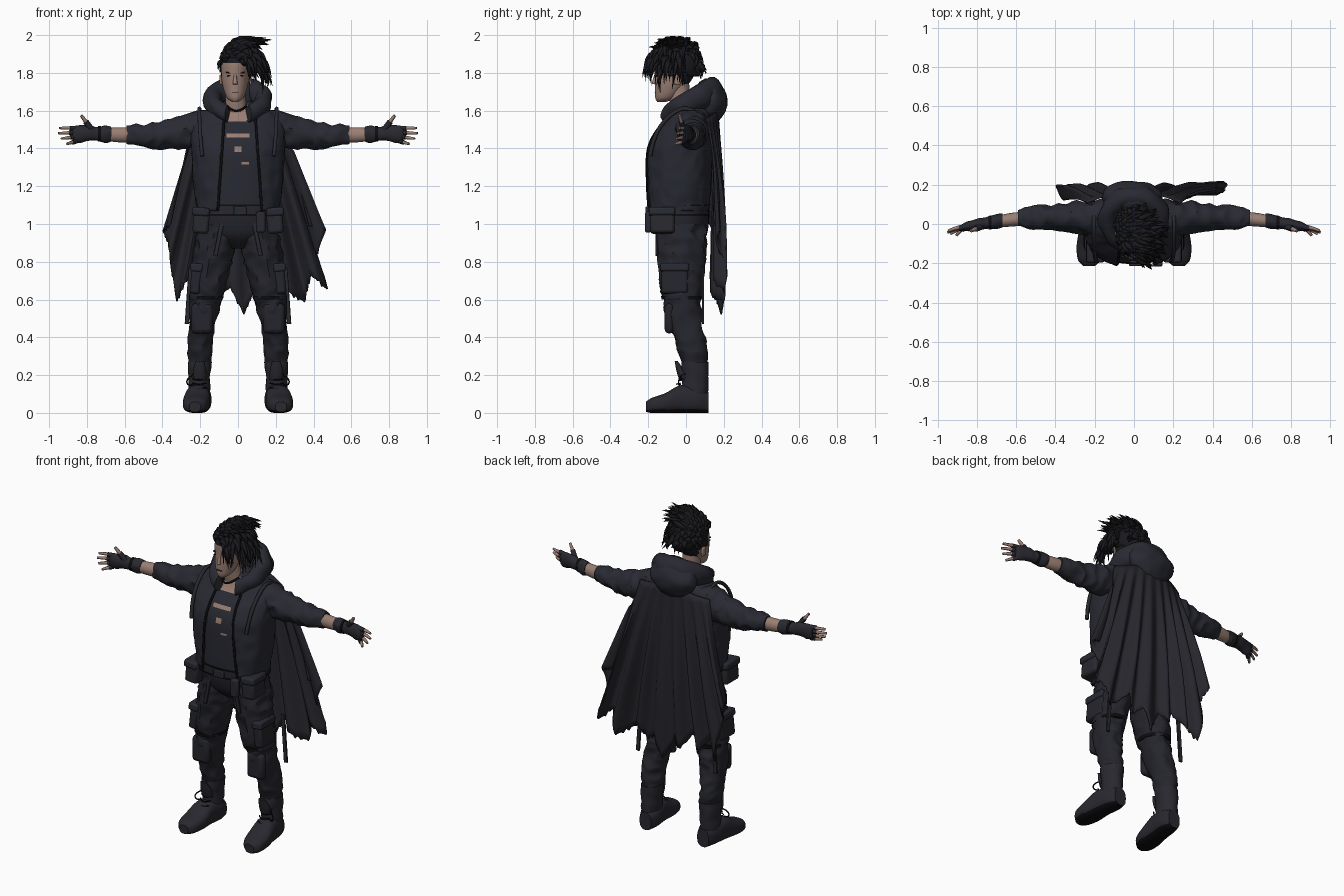
import bpy, bmesh, math, random
from mathutils import Vector, noise

cube = bpy.data.objects.get("Cube")
if cube:
    bpy.data.objects.remove(cube, do_unlink=True)
random.seed(4)


def material(name, *rgb):
    m = bpy.data.materials.new(name)
    m.use_nodes = True
    m.diffuse_color = (*rgb, 1)
    m.node_tree.nodes["Principled BSDF"].inputs["Base Color"].default_value = (*rgb, 1)
    return m


CLOTH = material("jacket cloth", .022, .023, .032)
CAPE = material("cape cloth", .019, .019, .025)
TROUSER = material("trouser cloth", .018, .0185, .025)
LEATHER = material("boot leather", .021, .021, .028)
HAIR = material("black hair", .01, .01, .013)
SKIN = material("skin", .32, .21, .17)
INK = material("ink black", .004, .004, .005)


def finish(name, bm, mats, thick=0, angle=40):
    bmesh.ops.recalc_face_normals(bm, faces=bm.faces)
    me = bpy.data.meshes.new(name)
    bm.to_mesh(me)
    bm.free()
    for m in mats:
        me.materials.append(m)
    ob = bpy.data.objects.new(name, me)
    bpy.context.collection.objects.link(ob)
    bpy.ops.object.select_all(action="DESELECT")
    ob.select_set(True)
    bpy.context.view_layer.objects.active = ob
    bpy.ops.object.shade_smooth_by_angle(angle=math.radians(angle))
    if thick:
        mod = ob.modifiers.new("thickness", "SOLIDIFY")
        mod.thickness = thick
    return ob


def smooth_rings(rings, steps):
    """Catmull-Rom interpolation between cross-sections."""
    r = [Vector(q) for q in rings]
    r = [r[0] * 2 - r[1]] + r + [r[-1] * 2 - r[-2]]
    out = []
    for a, b, c, d in zip(r, r[1:], r[2:], r[3:]):
        for k in range(steps):
            t = k / steps
            out.append((b * 2 + (c - a) * t + (a * 2 - b * 5 + c * 4 - d) * t * t
                        + (b * 3 - a - c * 3 + d) * t ** 3) / 2)
    return out + [r[-2]]


def loft(name, rings, mats, axis="z", s=1, sides=36, power=2, steps=5,
         wrinkle=0, rule=None, drop=None, thick=0):
    """Skin over (x, y, z, radius, radius) rings, optionally with cloth folds."""
    bm = bmesh.new()
    loops = []
    for x, y, z, p, q in smooth_rings(rings, steps):
        loop = []
        for i in range(sides):
            a = math.tau * i / sides
            c, d = math.cos(a), math.sin(a)
            u = math.copysign(abs(c) ** (2 / power), c) * p
            v = math.copysign(abs(d) ** (2 / power), d) * q
            off = Vector({"z": (u, v, 0), "x": (0, u, v), "y": (u, 0, v)}[axis])
            co = Vector((x, y, z))
            if wrinkle:
                off *= 1 + wrinkle * (1 - 4 * abs(noise.noise((co + off) * 13)))
            co += off
            loop.append(bm.verts.new((co.x * s, co.y, max(co.z, 0))))
        loops.append(loop)
    for a, b in zip(loops, loops[1:]):
        for i in range(sides):
            j = (i + 1) % sides
            bm.faces.new((a[i], a[j], b[j], b[i]))
    if not thick:
        bm.faces.new(loops[0])
        bm.faces.new(loops[-1])
    for f in bm.faces:
        if rule:
            f.material_index = int(rule(f.calc_center_median()))
    if drop:
        gone = [f for f in bm.faces if drop(f.calc_center_median())]
        bmesh.ops.delete(bm, geom=gone, context="FACES")
    return finish(name, bm, mats, thick)


def box(name, loc, size, mat, bevel=.012, tilt=0):
    bm = bmesh.new()
    bmesh.ops.create_cube(bm, size=1)
    for v in bm.verts:
        v.co = Vector(a * b for a, b in zip(v.co, size))
    ob = finish(name, bm, [mat])
    ob.location = loc
    ob.rotation_euler.y = tilt
    if bevel:
        mod = ob.modifiers.new("soft edges", "BEVEL")
        mod.width, mod.segments = bevel, 2


def strands(name, paths, mat, taper=(1, 1, 1)):
    """Round curves, each path being (radius, points)."""
    cu = bpy.data.curves.new(name, "CURVE")
    cu.dimensions = "3D"
    cu.bevel_depth, cu.bevel_resolution, cu.resolution_u = 1, 1, 4
    cu.use_fill_caps = True
    for radius, pts in paths:
        sp = cu.splines.new("NURBS")
        sp.points.add(len(pts) - 1)
        for i, (p, co) in enumerate(zip(sp.points, pts)):
            p.co = (*co, 1)
            p.radius = radius * taper[min(i, len(taper) - 1)]
        sp.order_u, sp.use_endpoint_u = 3, True
    cu.materials.append(mat)
    bpy.context.collection.objects.link(bpy.data.objects.new(name, cu))


# Shirt with bare neckline and torn cut-outs
torso = [(0, -.045, 1.07, .215, .165), (0, -.04, 1.2, .235, .174), (0, -.035, 1.38, .245, .175),
         (0, -.012, 1.48, .25, .157), (0, .015, 1.55, .235, .125), (0, .02, 1.61, .16, .1),
         (0, .01, 1.65, .08, .065)]


def bare(c):
    if c.y > -.05:
        return False
    x = c.x + .01
    return (c.z > 1.54 and abs(x) < c.z - 1.49 or abs(c.z - 1.47) < .01 and abs(x - .01) < .06
            or abs(c.z - 1.395) < .015 and abs(x - .01) < .02
            or abs(c.z - 1.325) < .007 and abs(x - .045) < .025)


loft("shirt", [(x, y, z, p - .014, q - .014) for x, y, z, p, q in torso], [CLOTH, SKIN],
     sides=128, power=2.4, steps=16, rule=bare)


# Open jacket with dark piping along its front edges
def opening(z):
    return .115 - .07 * (z - 1.1)


loft("jacket", torso, [CLOTH], sides=96, power=2.4, steps=9, wrinkle=.015, thick=.01,
     drop=lambda c: c.y < 0 and abs(c.x - .01) < opening(c.z))
piping = []
for s in (1, -1):
    edge = []
    for x, y, z, p, q in smooth_rings(torso[:6], 4):
        x = .01 + s * opening(z)
        edge.append((x, y - q * (1 - abs(x / p) ** 2.4) ** (1 / 2.4), z))
    piping.append((.007, edge))
strands("jacket_piping", piping, INK)

# Neck, head and face
loft("neck", [(-.01, -.01, 1.58, .07, .065), (-.012, -.03, 1.65, .054, .056),
              (-.015, -.04, 1.75, .052, .056)], [SKIN])
loft("head", [(-.015, -.13, 1.645, .015, .022), (-.015, -.107, 1.67, .045, .056),
              (-.015, -.08, 1.73, .066, .085), (-.015, -.06, 1.79, .075, .105),
              (-.01, -.05, 1.86, .08, .115), (-.005, -.045, 1.92, .062, .09),
              (0, -.04, 1.95, .02, .03)], [SKIN, HAIR], steps=8,
     rule=lambda c: c.z > 1.85 or c.y > -.02 and c.z > 1.72 or abs(c.x) > .05 and c.y > -.1 and c.z > 1.78)
strands("nose", [(.012, [(-.015, -.158, 1.8), (-.015, -.168, 1.77), (-.015, -.17, 1.74)])],
        SKIN, (.5, .8, 1.1))
strands("neck_cord", [(.006, [(-.07, -.03, 1.63), (-.045, -.1, 1.61), (-.01, -.115, 1.595),
                              (.03, -.1, 1.61), (.05, -.03, 1.63)])], INK)
box("mouth", (-.015, -.164, 1.697), (.034, .008, .004), INK, 0)
for s, side in ((1, "left"), (-1, "right")):
    x = -.015 + .032 * s
    box(side + "_eye", (x, -.154, 1.785), (.022, .009, .006), INK, 0, .12 * s)
    box(side + "_brow", (x, -.154, 1.8), (.034, .009, .006), HAIR, 0, -.2 * s)
    box(side + "_ear", (-.013 + .077 * s, -.045, 1.765), (.016, .035, .055), SKIN, .007)

# Hair: scalp cap and swept locks with a long fringe on the left
bm = bmesh.new()
bmesh.ops.create_uvsphere(bm, u_segments=28, v_segments=18, radius=1)
for v in bm.verts:
    v.co = Vector((v.co.x * .1 + .005, v.co.y * .13 - .045, v.co.z * .12 + 1.84))
low = [v for v in bm.verts if v.co.z < 1.81 - .4 * (v.co.y + .05) - .2 * v.co.x]
bmesh.ops.delete(bm, geom=low, context="VERTS")
finish("scalp_hair", bm, [HAIR], .006)
locks = []
while len(locks) < 260:
    a, e = random.uniform(0, math.tau), random.uniform(-.15, 1.5)
    d = Vector((math.cos(a) * math.cos(e), math.sin(a) * math.cos(e), math.sin(e)))
    if d.y < -.3 and d.x < .3 and e < .35 or e < .1 and d.y < .3 and d.x < .3:
        continue
    root = Vector((.002 + d.x * .085, -.05 + d.y * .118, 1.84 + d.z * .105))
    jit = Vector(random.uniform(-.03, .03) for k in range(3))
    if d.x > .1 and d.y < .35 and e < .85:
        # fringe and left side
        mid = root + d * .055 + Vector((.02, -.005, .01))
        tip = root + d * .04 + Vector((.03, -.01, -.11)) + jit
    elif d.x < -.3 and e < .7:
        # short right side
        mid = root + d * .03
        tip = root + d * .025 + Vector((.005, -.01, -.03)) + jit * .5
    elif d.y > .3 and e < .7:
        # nape
        mid = root + d * .03
        tip = root + d * .035 + Vector((.015, 0, -.05)) + jit
    else:
        # swept crown
        mid = root + d * .045 + Vector((.02, 0, .01))
        tip = root + d * .05 + Vector((.075, -.005, -.015)) + jit
    tip.z = min(tip.z, 1.985)
    locks.append((random.uniform(.012, .022), [root, mid, tip]))
strands("hair_locks", locks, HAIR, (1, .75, .03))

# Lowered hood: a thick rolled collar with a sagging bag behind
bm = bmesh.new()
loops = []
for i in range(41):
    a = math.radians(24 + 312 * i / 40)
    b = (1 - math.cos(a)) / 2
    mid = Vector((.135 * math.sin(a), .015 - .125 * math.cos(a), 1.565 + .135 * b ** .65))
    out = Vector((math.sin(a), -math.cos(a), 0))
    loops.append([])
    for k in range(14):
        t = math.tau * k / 14
        wide = .036 + .022 * b + .006 * math.sin(a * 7 + t * 2)
        p = mid + out * wide * math.cos(t) + Vector((0, 0, (.045 + .035 * b) * math.sin(t)))
        loops[-1].append(bm.verts.new(p))
for p, q in zip(loops, loops[1:]):
    for k in range(14):
        bm.faces.new((p[k], p[k - 1], q[k - 1], q[k]))
bm.faces.new(loops[0])
bm.faces.new(loops[-1])
finish("hood_collar", bm, [CLOTH], angle=60)
loft("hood_bag", [(-.01, .13, 1.53, .04, .03), (-.01, .135, 1.58, .12, .065), (-.01, .14, 1.66, .15, .08),
                  (0, .125, 1.74, .1, .06), (0, .12, 1.77, .03, .02)], [CLOTH], wrinkle=.04)

# Torn cape hanging from the shoulders, pleated deeper towards the sides
hem = [(-.36, .13, 1), (-.4, .18, .96), (-.365, .18, .9), (-.36, .18, .78), (-.32, .16, .59),
       (-.27, .17, .71), (-.22, .17, .62), (-.16, .17, .72), (-.1, .18, .62), (-.04, .18, .66),
       (.03, .19, .52), (.09, .18, .65), (.15, .18, .6), (.2, .17, .7), (.26, .17, .64),
       (.35, .17, .585), (.39, .18, .73), (.47, .2, .65), (.42, .18, .84), (.46, .19, .96),
       (.38, .14, .99)]
bm = bmesh.new()
cols = []
count = (len(hem) - 1) * 8
for i in range(count + 1):
    k = min(i // 8, len(hem) - 2)
    low = Vector(hem[k]).lerp(Vector(hem[k + 1]), i / 8 - k)
    t = 2 * i / count - 1
    top = Vector((.24 * t, .11 + .06 * (1 - t * t), 1.56 + .06 * (1 - abs(t))))
    cols.append([])
    for j in range(21):
        v = j / 20
        p = top.lerp(low, v)
        fold = .012 + .024 * math.sin(math.pi * abs(t))
        p.y += fold * math.sin(t * 27) * min(1, 1.5 * v) + .014 * math.sin(math.pi * v)
        # frayed lower edge
        p.z += .025 * v ** 12 * noise.noise(Vector((i * .9, 0, 0)))
        cols[-1].append(bm.verts.new(p))
for a, b in zip(cols, cols[1:]):
    for j in range(20):
        bm.faces.new((a[j], a[j + 1], b[j + 1], b[j]))
finish("cape", bm, [CAPE], .008, 60)

# Hips and belt
loft("hips", [(0, -.03, 1.1, .2, .15), (0, -.025, 1, .2, .145), (0, -.02, .93, .17, .125),
              (0, -.01, .87, .07, .07)], [TROUSER], power=2.3)
loft("belt", [(0, -.04, 1.045, .215, .16), (0, -.04, 1.1, .218, .163)], [LEATHER], power=2.4, steps=2)
for z in (1.045, 1.095):
    loft("belt_edge", [(0, -.04, z, .218, .164), (0, -.04, z + .007, .218, .164)], [INK],
         power=2.4, steps=1)
box("buckle", (.01, -.205, 1.07), (.07, .018, .045), LEATHER, .005)
box("front_pouch", (.12, -.2, 1.01), (.05, .035, .11), LEATHER, .01)

# Parts that repeat on both sides
for s, side in ((1, "left_"), (-1, "right_")):
    loft(side + "sleeve", [(.14, .03, 1.52, .09, .09), (.25, .035, 1.497, .088, .09),
                           (.35, .035, 1.475, .07, .08), (.45, .035, 1.468, .062, .068),
                           (.53, .03, 1.472, .058, .057), (.59, .028, 1.472, .043, .045)],
         [CLOTH], "x", s, wrinkle=.09, steps=9)
    loft(side + "forearm", [(.56, .028, 1.472, .036, .04), (.64, .02, 1.472, .034, .039),
                            (.72, .01, 1.475, .027, .031)], [SKIN], "x", s)
    loft(side + "glove", [(.67, .017, 1.475, .034, .038), (.7, .013, 1.475, .038, .044),
                          (.75, .005, 1.478, .03, .036), (.8, -.003, 1.48, .03, .046),
                          (.85, -.012, 1.476, .024, .046), (.875, -.016, 1.474, .014, .038)],
         [LEATHER], "x", s, wrinkle=.06)
    loft(side + "wrist_band", [(.725, .008, 1.477, .036, .042), (.74, .006, 1.478, .035, .041)],
         [INK], "x", s, steps=1)
    fingers, cuffs = [], []
    for k in range(4):
        base = Vector((.855 * s, -.012, 1.508 - .023 * k))
        tip = Vector(((.945, .95, .935, .905)[k] * s, -.035 - .008 * k, 1.508 - .028 * k))
        fingers.append((.0105, [base, base.lerp(tip, .55) + Vector((0, .008, 0)), tip]))
        cuffs.append((.0135, [base, base.lerp(tip, .4)]))
    base, tip = Vector((.775 * s, -.012, 1.5)), Vector((.83 * s, -.035, 1.575))
    fingers.append((.0125, [base, base.lerp(tip, .5), tip]))
    cuffs.append((.016, [base, base.lerp(tip, .55)]))
    strands(side + "fingers", fingers, SKIN, (1, 1, .65))
    strands(side + "glove_fingers", cuffs, LEATHER)
    strands(side + "shoulder_strap", [(.011, [(.19 * s, -.19, 1.36), (.2 * s, -.175, 1.46),
                                              (.205 * s, -.09, 1.58), (.205 * s, .02, 1.63),
                                              (.2 * s, .08, 1.56)])], LEATHER)

    loft(side + "trouser_leg", [(.1, -.02, 1, .1, .13), (.12, -.022, .88, .108, .126),
                                (.15, -.025, .72, .094, .115), (.173, -.02, .58, .083, .1),
                                (.19, -.005, .48, .072, .09), (.2, .025, .38, .064, .08),
                                (.203, .04, .28, .062, .072), (.205, .045, .22, .05, .058)],
         [TROUSER], s=s, wrinkle=.08, steps=9)
    loft(side + "boot_shaft", [(.203, .045, .27, .064, .073), (.203, .048, .17, .058, .069),
                               (.207, .043, .06, .058, .072)], [LEATHER], s=s, wrinkle=.04)
    loft(side + "boot_foot", [(.2, .118, .055, .04, .055), (.203, .06, .068, .062, .068),
                              (.213, -.03, .073, .066, .073), (.22, -.11, .052, .072, .052),
                              (.226, -.18, .04, .06, .04), (.228, -.213, .032, .03, .027)],
         [LEATHER, INK], "y", s, power=2.6, rule=lambda c: c.z < .018)
    loft(side + "boot_tongue", [(.203, -.005, .17, .035, .03), (.203, -.028, .22, .035, .022),
                                (.203, -.052, .275, .022, .008)], [LEATHER], s=s)
    laces = []
    for k in range(4):
        y, z = -.022 - .014 * k, .205 - .024 * k
        laces.append((.004, [(.17 * s, y + .02, z), (.205 * s, y - .02, z - .01), (.24 * s, y + .02, z)]))
    laces.append((.004, [(.24 * s, -.02, .2), (.275 * s, -.04, .18), (.265 * s, -.04, .14), (.24 * s, -.03, .15)]))
    strands(side + "laces", laces, INK)

    # Pouches, pockets, pads and loose straps
    box(side + "belt_pouch", (.195 * s, -.125, 1.015), (.085, .13, .13), LEATHER, .015, -.08 * s)
    box(side + "pouch_flap", (.197 * s, -.127, 1.065), (.092, .14, .045), CLOTH, .012, -.08 * s)
    box(side + "thigh_pocket", (.222 * s, -.06, .71), (.055, .14, .16), TROUSER, .014, -.1 * s)
    box(side + "pocket_flap", (.22 * s, -.06, .77), (.066, .15, .045), CLOTH, .01, -.1 * s)
    box(side + "knee_pad", (.19 * s, -.088, .5), (.115, .05, .16), TROUSER, .022)
    loft(side + "thigh_band", [(.168, -.022, .6, .088, .108), (.165, -.022, .62, .09, .11)],
         [INK], s=s, steps=1)
    box(side + "hanging_strap", (.26 * s, .09, .62), (.024, .012, .3), LEATHER, .003, -.07 * s)
    box(side + "front_strap", (.1 * s, -.155, .93), (.022, .012, .2), LEATHER, .003, -.2 * s)
